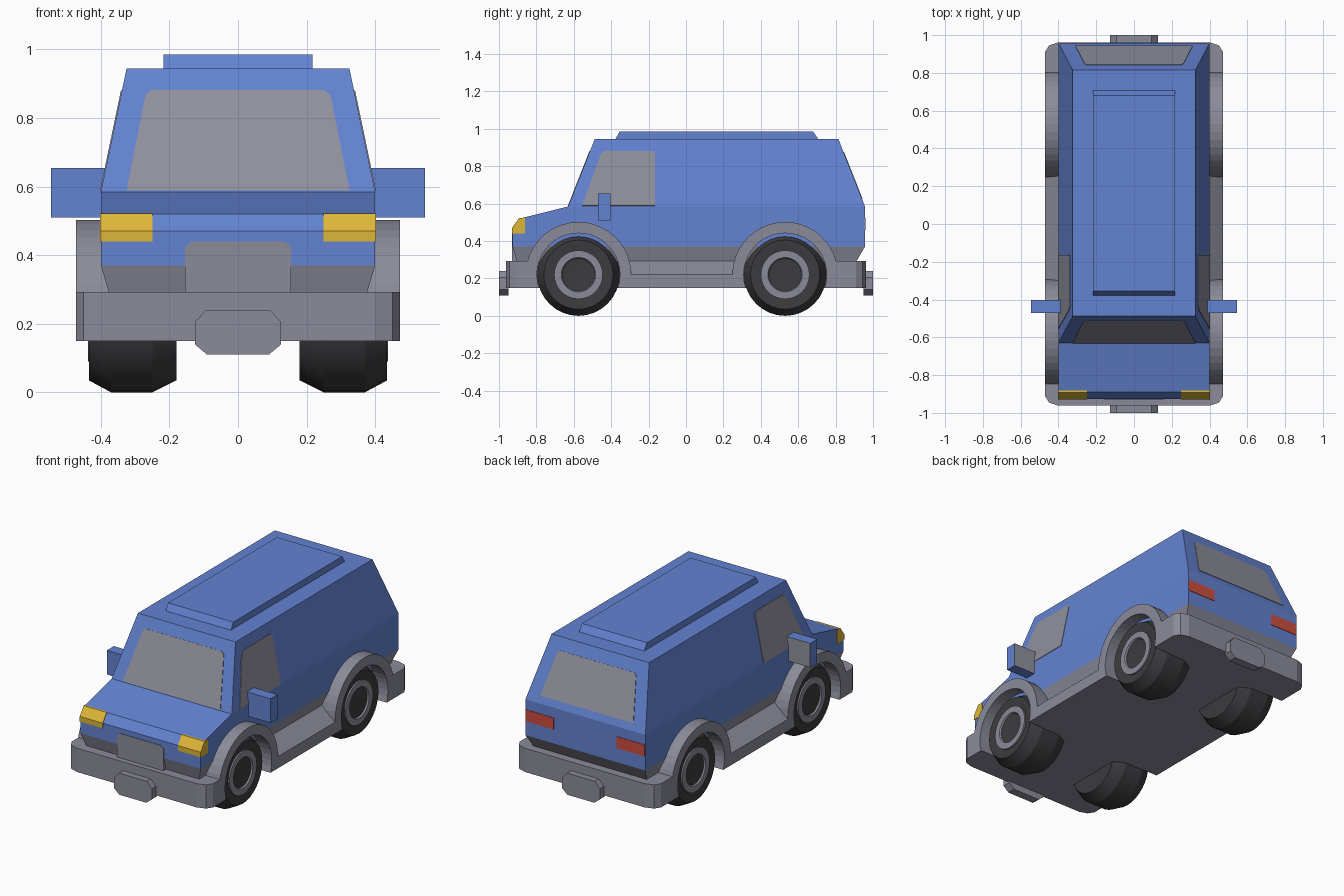
import bpy, bmesh, math
from mathutils import Vector

if "Cube" in bpy.data.objects:
    bpy.data.objects.remove(bpy.data.objects["Cube"])


def material(name, rgb):
    m = bpy.data.materials.new(name)
    m.diffuse_color = (*rgb, 1)
    m.use_nodes = True
    m.node_tree.nodes["Principled BSDF"].inputs["Base Color"].default_value = m.diffuse_color
    return m


BLUE = material("blue paint", (0.125, 0.225, 0.64))
TRIM = material("grey trim", (0.26, 0.26, 0.325))
GLASS = material("grey glass", (0.28, 0.28, 0.335))
RUBBER = material("dark rubber", (0.045, 0.045, 0.05))
YELLOW = material("yellow lamp", (0.73, 0.47, 0.038))
RED = material("red lamp", (0.62, 0.075, 0.05))


def finish(name, bm, *mats):
    bmesh.ops.recalc_face_normals(bm, faces=bm.faces[:])
    me = bpy.data.meshes.new(name)
    bm.to_mesh(me)
    bm.free()
    for m in mats:
        me.materials.append(m)
    ob = bpy.data.objects.new(name, me)
    bpy.context.collection.objects.link(ob)
    return ob


def prism_bm(pts, vec):
    bm = bmesh.new()
    face = bm.faces.new([bm.verts.new(p) for p in pts])
    new = bmesh.ops.extrude_face_region(bm, geom=[face], use_keep_orig=True)
    bmesh.ops.translate(bm, vec=Vector(vec),
                        verts=[g for g in new["geom"] if isinstance(g, bmesh.types.BMVert)])
    return bm


def prism(name, pts, vec, mat):
    return finish(name, prism_bm(pts, vec), mat)


def plate(name, pts, mat):
    """Thin plate lying on a body surface."""
    p = [Vector(q) for q in pts]
    n = (p[1] - p[0]).cross(p[-1] - p[0]).normalized() * 0.003
    return prism(name, [q - n for q in p], n * 2, mat)


def side_pts(profile, x):
    return [(x, y, z) for y, z in profile]


def mirrored(half):
    return half + [(-a, b) for a, b in reversed(half)]


# Body: side profile extruded, then narrowed towards the roof and the floor
profile = [(-0.905, 0.29), (-0.927, 0.37), (-0.927, 0.47), (-0.89, 0.52), (-0.63, 0.585),
           (-0.488, 0.945), (0.815, 0.945), (0.957, 0.585), (0.957, 0.37), (0.91, 0.29)]
bm = prism_bm(side_pts(profile, -1), (2, 0, 0))
for z in (0.37, 0.585):
    bmesh.ops.bisect_plane(bm, geom=bm.verts[:] + bm.edges[:] + bm.faces[:], dist=1e-4,
                           plane_co=(0, 0, z), plane_no=(0, 0, 1))
for v in bm.verts:
    w = 0.4 - max(0, v.co.z - 0.585) * 0.075 / 0.36 - max(0, 0.37 - v.co.z) * 0.3
    v.co.x = math.copysign(w, v.co.x)
for f in bm.faces:
    f.material_index = int(f.calc_center_median().z < 0.365)
finish("body", bm, BLUE, TRIM)

# Raised roof panel
prism("roof_panel", side_pts([(-0.38, 0.94), (-0.355, 0.985), (0.68, 0.985), (0.71, 0.94)], -0.217),
      (0.434, 0, 0), BLUE)


# Windows, placed on the sloping planes
def front_y(z):
    return -0.63 + (z - 0.585) * 0.142 / 0.36


def rear_y(z):
    return 0.957 - (z - 0.585) * 0.142 / 0.36


def side_x(z):
    return 0.4 - (z - 0.585) * 0.075 / 0.36


outline = mirrored([(0.325, 0.588), (0.27, 0.865), (0.253, 0.88)])
plate("windshield", [(x, front_y(z), z) for x, z in outline], GLASS)
outline = mirrored([(0.31, 0.625), (0.262, 0.865), (0.25, 0.875)])
plate("rear_window", [(x, rear_y(z), z) for x, z in outline], GLASS)
side_window = [(-0.555, 0.588), (-0.457, 0.86), (-0.437, 0.88), (-0.175, 0.88),
               (-0.165, 0.87), (-0.165, 0.588)]

# Front grille
prism("grille", [(x, -0.93, z) for x, z in mirrored([(0.155, 0.285), (0.155, 0.425), (0.135, 0.44)])],
      (0, 0.05, 0), TRIM)

# Floor between the wheels
prism("floor", [(-0.37, -0.9, 0.15), (0.37, -0.9, 0.15), (0.37, 0.9, 0.15), (-0.37, 0.9, 0.15)],
      (0, 0, 0.145), TRIM)

WHEELS = {"front": -0.575, "rear": 0.53}
AXLE_Z = 0.22


def arc(cy, r):
    """Arc over a wheel, ending on the floor line at both sides."""
    a0 = math.asin((0.15 - AXLE_Z) / r)
    n = 24
    return [(cy + r * math.cos(a), AXLE_Z + r * math.sin(a))
            for a in (a0 + (math.pi - 2 * a0) * i / n for i in range(n + 1))]


def lathe(name, rings, cy, s, mat, n=32):
    bm = bmesh.new()
    loops = [[bm.verts.new((s * x, cy + r * math.cos(2 * math.pi * i / n),
                            AXLE_Z + r * math.sin(2 * math.pi * i / n))) for i in range(n)]
             for x, r in rings]
    for a, b in zip(loops, loops[1:]):
        for i in range(n):
            j = (i + 1) % n
            bm.faces.new((a[i], a[j], b[j], b[i]))
    bm.faces.new(loops[0])
    bm.faces.new(loops[-1])
    ob = finish(name, bm, mat)
    bpy.context.view_layer.objects.active = ob
    ob.select_set(True)
    bpy.ops.object.shade_smooth_by_angle(angle=math.radians(20))
    ob.select_set(False)


# Parts repeated at both sides
for side, s in (("right", 1), ("left", -1)):
    plate(side + "_window", [(s * side_x(z), y, z) for y, z in side_window], GLASS)

    # Sill with sloping top
    sill = [(0.36, 0.15), (0.472, 0.15), (0.472, 0.22), (0.376, 0.295), (0.36, 0.295)]
    prism(side + "_sill", [(s * x, -0.31, z) for x, z in sill], (0, 0.575, 0), TRIM)

    # Headlight wrapping the corner, and tail light
    lamp = [(-0.93, 0.44), (-0.93, 0.471), (-0.893, 0.522), (-0.86, 0.522), (-0.86, 0.44)]
    prism(side + "_headlight", side_pts(lamp, s * 0.25), (s * 0.153, 0, 0), YELLOW)
    plate(side + "_tail_light", [(s * 0.21, 0.957, 0.455), (s * 0.397, 0.957, 0.455),
                                 (s * 0.397, 0.957, 0.525), (s * 0.21, 0.957, 0.525)], RED)

    # Door mirror with glass on its rear face
    bm = prism_bm([(s * 0.37, -0.47, 0.51), (s * 0.545, -0.47, 0.51),
                   (s * 0.545, -0.47, 0.655), (s * 0.37, -0.47, 0.655)], (0, 0.067, 0))
    for f in bm.faces:
        f.material_index = int(f.calc_center_median().y > -0.41)
    finish(side + "_door_mirror", bm, BLUE, GLASS)

    # Wheel arches, tyres and rims
    for end, cy in WHEELS.items():
        ring = arc(cy, 0.282) + arc(cy, 0.222)[::-1]
        prism(f"{end}_{side}_arch", side_pts(ring, s * 0.36), (s * 0.112, 0, 0), TRIM)
        lathe(f"{end}_{side}_tyre", [(0.18, 0.185), (0.25, 0.22), (0.37, 0.22), (0.435, 0.185),
                                     (0.435, 0.165), (0.428, 0.13)], cy, s, RUBBER)
        lathe(f"{end}_{side}_rim", [(0.40, 0.13), (0.437, 0.13), (0.437, 0.092), (0.415, 0.08),
                                    (0.415, 0.068), (0.422, 0.065)], cy, s, TRIM)

# Bumpers with chamfered corners, and number plates
for end, s, inner in (("front", -1, 0.835), ("rear", 1, 0.785)):
    plan = mirrored([(0.472, inner), (0.472, 0.91), (0.45, 0.945), (0.4, 0.962)])
    prism(end + "_bumper", [(x, s * y, 0.15) for x, y in plan], (0, 0, 0.143), TRIM)
    octagon = mirrored([(0.09, 0.11), (0.126, 0.14), (0.126, 0.205), (0.093, 0.24)])
    prism(end + "_number_plate", [(x, s * 0.95, z) for x, z in octagon], (0, s * 0.05, 0), TRIM)
